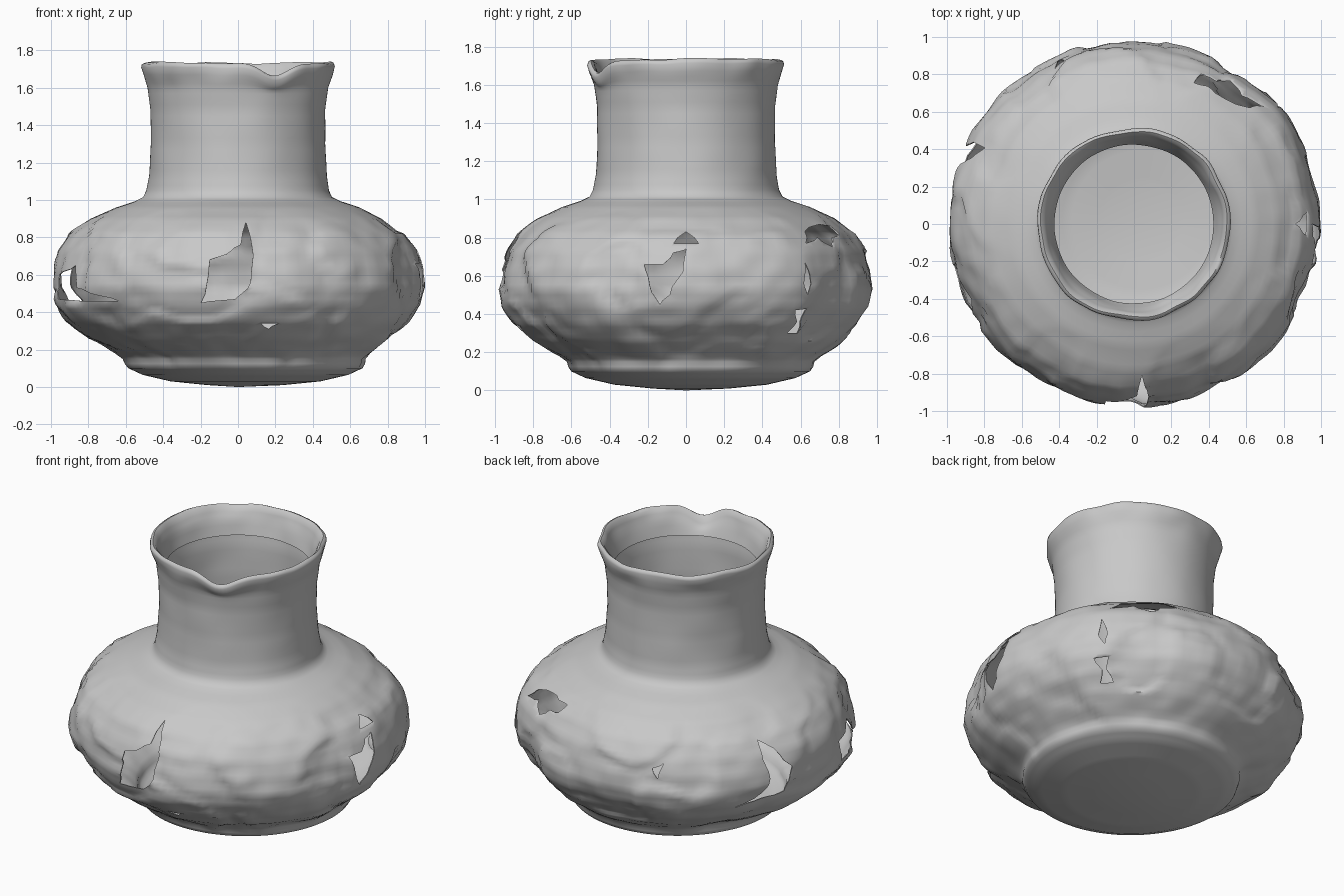
import bpy
import bmesh
from math import sin, cos, radians, pi, exp
from mathutils import Vector, noise

cube = bpy.data.objects.get("Cube")
if cube:
    bpy.data.objects.remove(cube)

SEGMENTS = 144
GREY = (0.58, 0.58, 0.58, 1)

clay = bpy.data.materials.new("grey clay")
clay.use_nodes = True
clay.diffuse_color = GREY
clay.node_tree.nodes["Principled BSDF"].inputs["Base Color"].default_value = GREY

# Thin wall from base to lip, as radius and height, ending in a folded inner collar
PROFILE = [(0.2, 0.01), (0.4, 0.03), (0.55, 0.065), (0.625, 0.1), (0.638, 0.125), (0.64, 0.15),
           (0.67, 0.18), (0.79, 0.26), (0.89, 0.35), (0.95, 0.44), (0.975, 0.53),
           (0.965, 0.63), (0.93, 0.73), (0.87, 0.82), (0.77, 0.9), (0.65, 0.96),
           (0.55, 0.993), (0.505, 1.015), (0.488, 1.05), (0.474, 1.13), (0.464, 1.3),
           (0.466, 1.48), (0.482, 1.6), (0.505, 1.67), (0.516, 1.71), (0.512, 1.728),
           (0.498, 1.735), (0.48, 1.72), (0.45, 1.65), (0.425, 1.56)]


def refine(points, step):
    """Split long profile pieces so that wear has enough faces to show."""
    result = []
    for a, b in zip(points, points[1:]):
        a, b = Vector(a), Vector(b)
        count = max(1, round((b - a).length / step))
        result += [a.lerp(b, i / count) for i in range(count)]
    return result + [Vector(points[-1])]


def smoothstep(low, high, value):
    t = min(1, max(0, (value - low) / (high - low)))
    return t * t * (3 - 2 * t)


def bump(angle, middle, width):
    """Soft bell around one direction, given in degrees."""
    turn = (angle - radians(middle) + pi) % (2 * pi) - pi
    return exp(-(turn / radians(width)) ** 2)


def worn(radius, z, angle):
    """Place one wall point, with dents, flaked layers and a chipped lip."""
    spot = Vector((cos(angle) * radius, sin(angle) * radius, z))
    on_body = smoothstep(0.08, 0.2, z) * (1 - smoothstep(0.8, 1.0, z))
    dents = noise.noise(spot * 3.5) * 0.018 + noise.noise(spot * 9) * 0.014
    flake = smoothstep(0.0, 0.06, noise.noise(spot * 2.6 + Vector((4, 1, 7))))
    swell = 0.025 * bump(angle, 185, 20) + 0.02 * bump(angle, 32, 10)
    radius += on_body * (dents - 0.02 * flake + 0.016 + swell)
    radius += 0.005 * noise.noise(spot * 5) * smoothstep(0.9, 1.0, z)
    lip = smoothstep(1.55, 1.72, z)
    z -= lip * (0.075 * bump(angle, -67, 13) - 0.012 * noise.noise(spot * 6))
    radius += lip * 0.012 * noise.noise(spot * 7)
    # The foot sits slightly off the axis
    shift = 0.04 * (1 - smoothstep(0.1, 0.45, z))
    return (cos(angle) * radius + shift, sin(angle) * radius + shift * 0.6, z)


def make_object(name, bm):
    bmesh.ops.recalc_face_normals(bm, faces=bm.faces)
    mesh = bpy.data.meshes.new(name)
    bm.to_mesh(mesh)
    bm.free()
    obj = bpy.data.objects.new(name, mesh)
    bpy.context.collection.objects.link(obj)
    return obj


# Jar wall, turned around the axis
bm = bmesh.new()
rings = [[bm.verts.new(worn(radius, z, 2 * pi * i / SEGMENTS)) for i in range(SEGMENTS)]
         for radius, z in refine(PROFILE, 0.028)]
for low, high in zip(rings, rings[1:]):
    for i in range(SEGMENTS):
        j = (i + 1) % SEGMENTS
        bm.faces.new((low[i], low[j], high[j], high[i]))
centre = bm.verts.new((0, 0, 0))
for i in range(SEGMENTS):
    bm.faces.new((centre, rings[0][(i + 1) % SEGMENTS], rings[0][i]))
jar = make_object("broken_jar", bm)
jar.data.materials.append(clay)

# Broken holes in the wall, as outlines of angle and height
HOLES = [
    # front
    [(-87, .88), (-85, .7), (-86, .56), (-91, .47), (-102, .45), (-100, .53), (-99, .68), (-92, .73), (-89, .76)],
    [(-82, .34), (-76, .34), (-79, .31)],
    # right front
    [(-168, .6), (-155, .65), (-151, .53), (-143, .5), (-132, .46), (-150, .46), (-167, .47)],
    # right back
    [(153, .8), (160, .7), (164, .62), (162, .46), (143, .42), (152, .49), (155, .58), (153, .7)],
    # left side
    [(0, .74), (-1, .62), (-5, .5), (-8, .45), (-11, .55), (-13, .66), (-7, .66), (-4, .72)],
    [(-4, .77), (4, .77), (0, .83)],
    # left back
    [(67, .86), (58, .87), (45, .83), (42, .77), (50, .8), (56, .75), (60, .8), (66, .82)],
    [(36, .42), (41, .43), (40, .36), (42, .3), (37, .3), (38.5, .36)],
    [(39, .67), (41, .56), (40, .5), (38, .56)],
    # back
    [(113, .68), (117, .71), (115, .62)],
]
bm = bmesh.new()
for outline in HOLES:
    near, far = [[bm.verts.new((r * cos(radians(a)), r * sin(radians(a)), z)) for a, z in outline]
                 for r in (0.55, 1.25)]
    bm.faces.new(near)
    bm.faces.new(far[::-1])
    for i in range(len(outline)):
        j = (i + 1) % len(outline)
        bm.faces.new((near[j], near[i], far[i], far[j]))
bmesh.ops.triangulate(bm, faces=bm.faces)
cutter = make_object("hole_cutter", bm)

# Give the wall a thin body, then break the holes through it
wall = jar.modifiers.new("wall", 'SOLIDIFY')
wall.thickness = 0.006
wall.offset = -1
cut = jar.modifiers.new("holes", 'BOOLEAN')
cut.operation = 'DIFFERENCE'
cut.solver = 'EXACT'
cut.object = cutter
bpy.context.view_layer.objects.active = jar
jar.select_set(True)
for name in ("wall", "holes"):
    bpy.ops.object.modifier_apply(modifier=name)
bpy.data.objects.remove(cutter)
bpy.ops.object.shade_smooth_by_angle(angle=radians(60))
